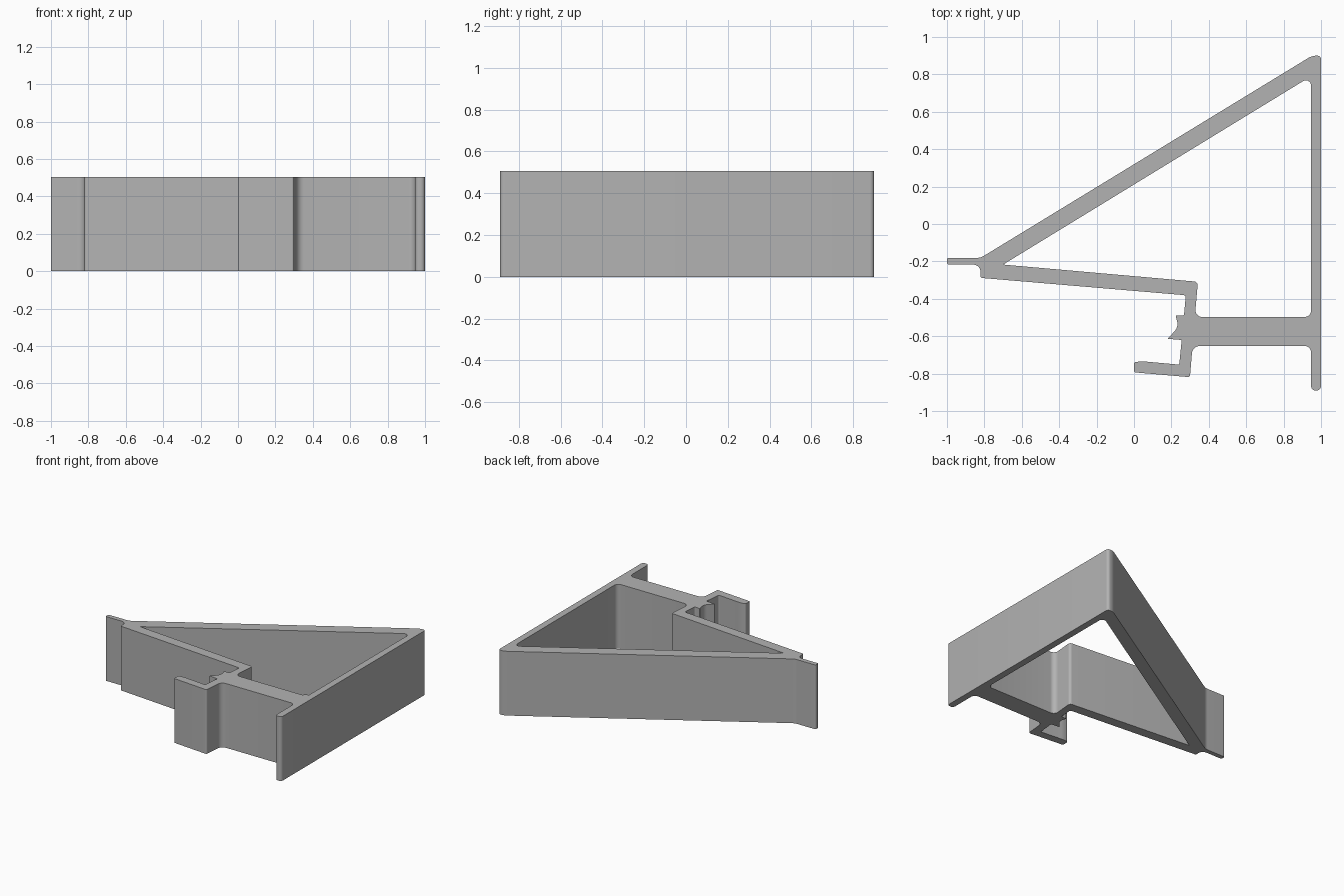
import bpy
from mathutils import Vector

HEIGHT = 0.505

cube = bpy.data.objects.get("Cube")
if cube:
    bpy.data.objects.remove(cube, do_unlink=True)

grey = bpy.data.materials.new("plain_grey")
grey.use_nodes = True
colour = (0.45, 0.45, 0.45, 1)
grey.diffuse_color = colour
grey.node_tree.nodes["Principled BSDF"].inputs["Base Color"].default_value = colour


def rounded(corners, steps=7):
    """Round each (x, y, setback) corner; a setback of zero stays sharp."""
    points = []
    count = len(corners)
    for i, (x, y, setback) in enumerate(corners):
        here = Vector((x, y))
        if setback == 0:
            points.append(here)
            continue
        before = Vector(corners[i - 1][:2])
        after = Vector(corners[(i + 1) % count][:2])
        start = here + (before - here).normalized() * setback
        end = here + (after - here).normalized() * setback
        # conic weight that makes the arc circular
        weight = (start - end).length / (2 * setback)
        for k in range(steps + 1):
            t = k / steps
            a, b, c = (1 - t) ** 2, 2 * t * (1 - t) * weight, t * t
            points.append((start * a + here * b + end * c) / (a + b + c))
    return points


# Outer edge, from the thin tip round the clip and up the back plate
outer = [
    (-1, -0.217, 0.01), (-0.82, -0.217, 0.04), (-0.82, -0.288, 0.008),
    (0.277, -0.381, 0.012), (0.267, -0.491, 0.008),
    # snap hook
    (0.222, -0.488, 0.006), (0.238, -0.55, 0.03), (0.18, -0.614, 0.004),
    (0.255, -0.62, 0.006), (0.242, -0.752, 0.008),
    # lower clip lip
    (0.045, -0.734, 0.02), (0, -0.739, 0.01), (0, -0.793, 0.008),
    (0.299, -0.819, 0.012), (0.313, -0.652, 0.04),
    # back plate
    (0.947, -0.652, 0.035), (0.947, -0.89, 0.023), (1, -0.89, 0.023),
    (1, 0.9, 0.02), (0.952, 0.9, 0.025),
    (-0.82, -0.181, 0.02), (-1, -0.181, 0.01),
]

# Opening enclosed by the arms
opening = [
    (-0.7, -0.217, 0), (0.342, -0.309, 0.02), (0.325, -0.497, 0.04),
    (0.947, -0.497, 0.035), (0.947, 0.79, 0.05),
]

# Extrude the filled profile into a solid bracket
profile = bpy.data.curves.new("bracket_profile", "CURVE")
profile.dimensions = "2D"
profile.fill_mode = "BOTH"
profile.extrude = HEIGHT / 2
for corners in (outer, opening):
    points = rounded(corners)
    spline = profile.splines.new("POLY")
    spline.points.add(len(points) - 1)
    for target, p in zip(spline.points, points):
        target.co = (p.x, p.y, 0, 1)
    spline.use_cyclic_u = True
profile.materials.append(grey)

bracket = bpy.data.objects.new("bracket", profile)
bracket.location.z = HEIGHT / 2
bpy.context.collection.objects.link(bracket)
bpy.ops.object.select_all(action="DESELECT")
bracket.select_set(True)
bpy.context.view_layer.objects.active = bracket
bpy.ops.object.convert(target="MESH")

# Join the caps to the walls and smooth only the rounded corners
bpy.ops.object.mode_set(mode="EDIT")
bpy.ops.mesh.select_all(action="SELECT")
bpy.ops.mesh.remove_doubles(threshold=0.0002)
bpy.ops.mesh.normals_make_consistent(inside=False)
bpy.ops.object.mode_set(mode="OBJECT")
bpy.ops.object.shade_smooth_by_angle()
